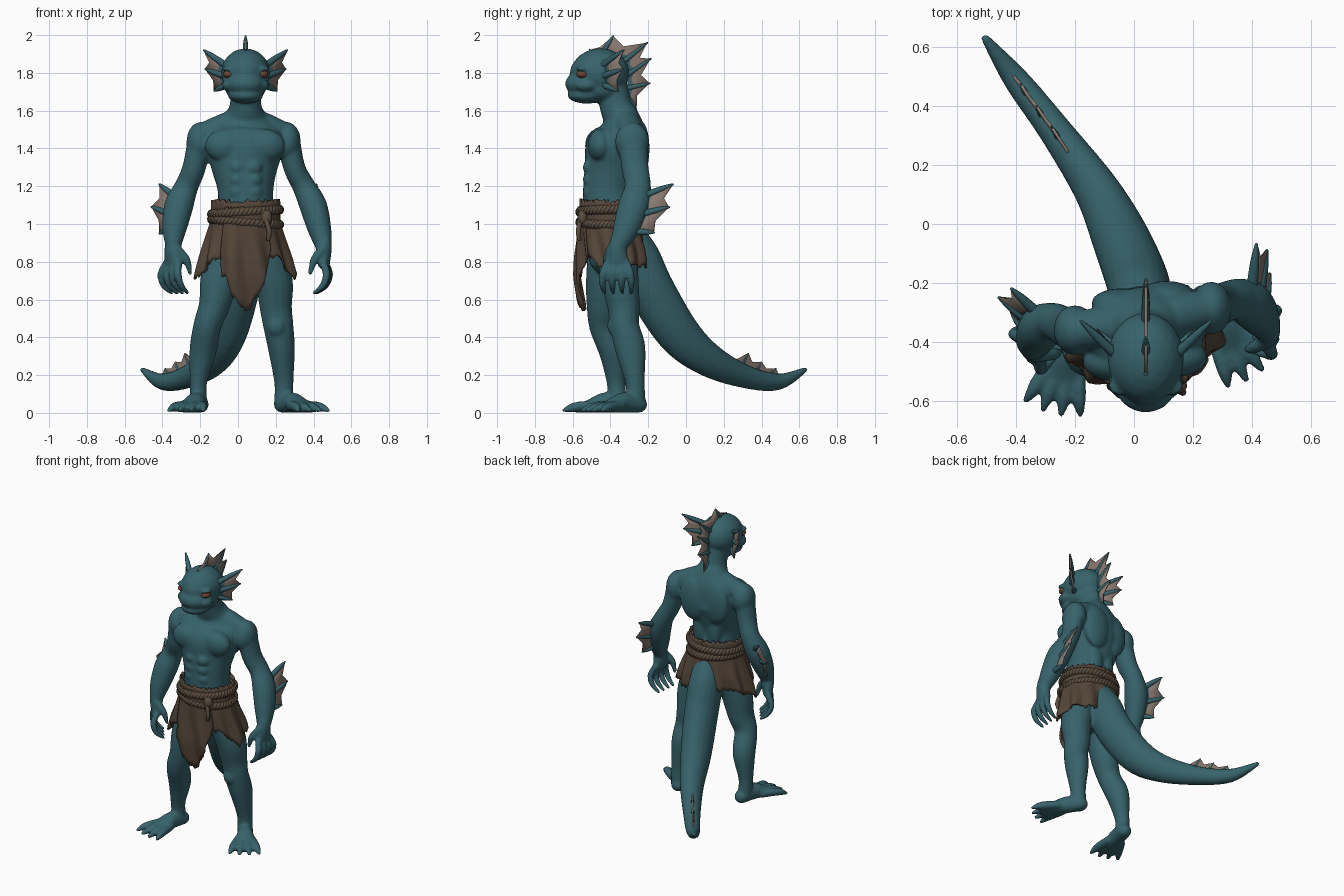
import bpy, bmesh, math, random
from mathutils import Vector, Matrix

if "Cube" in bpy.data.objects:
    bpy.data.objects.remove(bpy.data.objects["Cube"])

random.seed(4)
CX = 0.04  # body centre line


def material(name, rgb):
    m = bpy.data.materials.new(name)
    m.diffuse_color = (*rgb, 1)
    m.use_nodes = True
    m.node_tree.nodes["Principled BSDF"].inputs["Base Color"].default_value = m.diffuse_color
    return m


SKIN = material("teal skin", (0.038, 0.124, 0.146))
WEB = material("fin membrane", (0.25, 0.19, 0.16))
CLOTH = material("brown cloth", (0.088, 0.060, 0.040))
ROPE = material("tan rope", (0.105, 0.074, 0.049))
EYE = material("amber eye", (0.15, 0.058, 0.034))


def finish(name, bm, *mats):
    bmesh.ops.recalc_face_normals(bm, faces=bm.faces)
    me = bpy.data.meshes.new(name)
    bm.to_mesh(me)
    bm.free()
    for mat in mats:
        me.materials.append(mat)
    me.polygons.foreach_set("use_smooth", [True] * len(me.polygons))
    ob = bpy.data.objects.new(name, me)
    bpy.context.collection.objects.link(ob)
    return ob


def blob(bm, c, r):
    bmesh.ops.create_icosphere(bm, subdivisions=3, radius=1,
                               matrix=Matrix.Translation(c) @ Matrix.Diagonal((*r, 1)))


def tube(bm, pts, ref=(1, 0, 0), sides=16, steps=5):
    """Rounded tube through (x, y, z, radius[, second radius]) points."""
    P = [list(p) if len(p) == 5 else [*p, p[3]] for p in pts]
    rows = []
    for i in range(len(P) - 1):
        q = [P[max(i - 1, 0)], P[i], P[i + 1], P[min(i + 2, len(P) - 1)]]
        for s in range(steps):
            t = s / steps
            rows.append([0.5 * (2 * b + (c - a) * t + (2 * a - 5 * b + 4 * c - d) * t * t
                                + (3 * b - a - 3 * c + d) * t ** 3) for a, b, c, d in zip(*q)])
    rows.append(P[-1])
    C = [Vector(r[:3]) for r in rows]
    n = len(rows)
    T = [(C[min(i + 1, n - 1)] - C[max(i - 1, 0)]).normalized() for i in range(n)]
    rings = [(C[i], T[i], rows[i][3], rows[i][4]) for i in range(n)]

    def cap(k, sign):
        c, t, a, b = rings[k]
        return [(c + t * sign * min(a, b) * math.sin(w), t, a * math.cos(w), b * math.cos(w))
                for w in (0.5, 1.0, 1.4)]
    rings = cap(0, -1)[::-1] + rings + cap(-1, 1)
    loops = []
    for c, t, a, b in rings:
        u = Vector(ref)
        u = (u - t * t.dot(u)).normalized()
        v = t.cross(u)
        loops.append([bm.verts.new(c + u * a * math.cos(w) + v * b * math.sin(w))
                      for w in (2 * math.pi * k / sides for k in range(sides))])
    for A, B in zip(loops, loops[1:]):
        for k in range(sides):
            bm.faces.new((A[k], A[k - 1], B[k - 1], B[k]))
    bm.faces.new(loops[0])
    bm.faces.new(loops[-1])


def hand(bm, w, d, inn):
    w, d, inn, z = Vector(w), Vector(d).normalized(), Vector(inn).normalized(), Vector((0, 0, 1))
    tube(bm, [(*w, .038), (*(w - z * .05), .052, .042), (*(w - z * .12), .064, .032)], ref=d)
    for k in (-1.5, -.5, .5, 1.5):
        b = w - z * .115 + d * k * .033
        tube(bm, [(*b, .022), (*(b + d * k * .016 - z * .06 - inn * .022), .021),
                  (*(b + d * k * .018 - z * .12 - inn * .003), .018),
                  (*(b + d * k * .014 - z * .16 + inn * .045), .011)], sides=10)
    tube(bm, [(*(w - z * .04 + d * .03), .026), (*(w - z * .1 + d * .06 + inn * .045), .022),
              (*(w - z * .17 + d * .065 + inn * .065), .012)], sides=10)


def foot(bm, h, d):
    h, d, z = Vector((*h, 0)), Vector((*d, 0)).normalized(), Vector((0, 0, 1))
    s = Vector((-d.y, d.x, 0))
    tube(bm, [(*(h + z * .045), .047, .045), (*(h + d * .09 + z * .055), .052, .055),
              (*(h + d * .17 + z * .038), .07, .038), (*(h + d * .25 + z * .018), .09, .017)], ref=s)
    for k in (-1.5, -.5, .5, 1.5):
        tube(bm, [(*(h + d * .14 + s * k * .03 + z * .038), .027), (*(h + d * .24 + s * k * .05 + z * .032), .026),
                  (*(h + d * (.317 - .015 * abs(k)) + s * k * .063 + z * .014), .013)], sides=10)


# ---- body: overlapping muscle forms fused into one skin ----
b = bmesh.new()
tube(b, [(.035, -.40, .84, .13, .12), (.035, -.40, .95, .155, .145), (.04, -.40, 1.06, .15, .148),
         (.04, -.405, 1.18, .148, .14), (.035, -.385, 1.30, .178, .152), (.035, -.367, 1.40, .207, .163),
         (.035, -.34, 1.49, .2, .128), (.038, -.345, 1.56, .13, .098), (CX, -.37, 1.62, .086, .086),
         (CX, -.395, 1.73, .08, .085)], ref=(1, .15, 0), sides=28)
tube(b, [(-.2, -.365, 1.465, .064), (CX, -.325, 1.535, .08), (.265, -.285, 1.465, .064)], ref=(0, 0, 1))
for c, r in [((-.06, -.465, 1.415), (.115, .07, .09)), ((.135, -.452, 1.415), (.115, .068, .09)),      # chest
             ((-.2, -.36, 1.435), (.073, .085, .105)), ((.262, -.285, 1.435), (.07, .09, .105)),        # shoulders
             ((-.045, -.268, 1.40), (.1, .05, .15)), ((.11, -.243, 1.40), (.1, .05, .15)),              # upper back
             ((-.01, -.295, 1.2), (.055, .04, .15)), ((.085, -.285, 1.2), (.055, .04, .15)),            # lower back
             ((-.05, -.36, .88), (.1, .1, .11)), ((.13, -.365, .88), (.1, .1, .11))]:                   # hips
    blob(b, c, r)
for z in (1.3, 1.235, 1.17):      # abdomen
    for x in (0, .08):
        blob(b, (x, -.510, z), (.048, .036, .042))
# head
blob(b, (CX, -.455, 1.80), (.13, .155, .13))
blob(b, (CX, -.53, 1.80), (.083, .085, .085))
blob(b, (CX, -.54, 1.742), (.105, .1, .07))
blob(b, (CX, -.525, 1.682), (.095, .103, .045))
blob(b, (CX, -.45, 1.72), (.108, .12, .08))
for s in (-1, 1):
    blob(b, (CX + s * .088, -.548, 1.822), (.04, .034, .014))
    blob(b, (CX + s * .085, -.53, 1.735), (.04, .06, .035))
# arms and hands
tube(b, [(-.2, -.365, 1.46, .065, .075), (-.232, -.35, 1.3, .062, .07), (-.272, -.33, 1.2, .063, .063),
         (-.312, -.35, 1.1, .077, .077), (-.336, -.39, .98, .066, .066), (-.342, -.42, .89, .044, .046)])
tube(b, [(.262, -.285, 1.46, .065, .078), (.298, -.27, 1.3, .058, .072), (.348, -.255, 1.2, .061, .07),
         (.397, -.275, 1.1, .073, .083), (.43, -.315, .98, .064, .072), (.452, -.355, .89, .046, .048)])
hand(b, (-.345, -.42, .91), (.6, -.8, 0), (.8, .6, 0))
hand(b, (.454, -.365, .91), (-.1, -1, 0), (-1, .1, 0))
# legs and feet
tube(b, [(-.06, -.41, .88, .1, .11), (-.1, -.43, .7, .1, .1), (-.125, -.437, .57, .083, .09),
         (-.163, -.437, .46, .074, .076), (-.185, -.385, .33, .072, .078), (-.21, -.37, .16, .046, .05),
         (-.208, -.36, .05, .047, .05)])
tube(b, [(.14, -.37, .88, .1, .11), (.19, -.35, .7, .1, .1), (.2, -.33, .56, .086, .086),
         (.214, -.325, .46, .08, .078), (.23, -.295, .34, .071, .081), (.243, -.27, .16, .051, .052),
         (.24, -.265, .05, .05, .052)])
blob(b, (-.165, -.468, .47), (.05, .045, .06))   # kneecaps
blob(b, (.205, -.372, .46), (.05, .045, .06))
foot(b, (-.2, -.335), (-.25, -.97))
foot(b, (.235, -.25), (.55, -.83))
# tail
tube(b, [(.035, -.34, .98, .09), (.025, -.265, .83, .105, .122), (.01, -.19, .66, .105, .125),
         (-.05, -.04, .42, .095, .115), (-.13, .12, .28, .076, .09), (-.27, .32, .19, .056, .061),
         (-.4, .49, .165, .044, .044), (-.505, .63, .228, .015)], sides=20)
for v in b.verts:
    v.co.z = max(v.co.z, 0)
body = finish("body", b, SKIN)
rm = body.modifiers.new("fuse", "REMESH")
rm.mode, rm.voxel_size, rm.use_smooth_shade = "VOXEL", .0085, True
sm = body.modifiers.new("soften", "SMOOTH")
sm.factor, sm.iterations = .5, 7

# ---- eyes ----
for side, s in (("left", -1), ("right", 1)):
    b = bmesh.new()
    blob(b, (CX + s * .088, -.547, 1.793), (.032, .034, .021))
    finish(side + "_eye", b, EYE)


# ---- fins: membrane stretched between spines, skin-coloured near the root ----
def fin(name, spines, pull=.4, r=.016, root=.4):
    m, sp = bmesh.new(), bmesh.new()
    S = [(Vector(p), Vector(q)) for p, q in spines]
    for p, q in S:
        tube(sp, [(*p, r), (*p.lerp(q, .6), r * .8), (*q, r * .3)], sides=8, steps=3)
    for (p, q), (p2, q2) in zip(S, S[1:]):
        mid = (p + p2) / 2
        valley = ((q + q2) / 2).lerp(mid, pull)
        for a, b_, c, d in ((p, q, valley, mid), (mid, valley, q2, p2)):
            e, f = a.lerp(b_, root), d.lerp(c, root)
            for idx, quad in enumerate(((e, b_, c, f), (a, e, f, d))):
                m.faces.new([m.verts.new(v) for v in quad]).material_index = idx
    bmesh.ops.remove_doubles(m, verts=m.verts, dist=.0005)
    ob = finish(name + "_membrane", m, WEB, SKIN)
    so = ob.modifiers.new("thickness", "SOLIDIFY")
    so.thickness, so.offset = .01, 0
    finish(name + "_spines", sp, SKIN)


fin("head_crest", [((CX, *p), (CX, *q)) for p, q in [
    ((-.49, 1.90), (-.51, 1.922)), ((-.44, 1.91), (-.385, 1.995)), ((-.33, 1.86), (-.205, 1.96)),
    ((-.31, 1.79), (-.187, 1.875)), ((-.31, 1.72), (-.192, 1.745)), ((-.30, 1.66), (-.262, 1.60))]], .4, .015, .3)
for side, s in (("left", -1), ("right", 1)):
    fin(side + "_ear_fin", [((CX + s * x, y, z), (CX + s * X, Y, Z)) for x, y, z, X, Y, Z in [
        (.105, -.44, 1.84, .22, -.33, 1.92), (.115, -.43, 1.785, .212, -.335, 1.82),
        (.10, -.43, 1.735, .165, -.36, 1.705)]], .25, .018, .35)
fin("left_arm_fin", [((-.33, -.30, 1.14), (-.415, -.22, 1.21)), ((-.355, -.33, 1.05), (-.457, -.25, 1.09)),
                     ((-.36, -.37, .97), (-.415, -.30, .95))], .25, .019, .35)
fin("right_arm_fin", [((.40, -.22, 1.15), (.415, -.07, 1.21)), ((.425, -.24, 1.05), (.45, -.09, 1.09)),
                      ((.44, -.28, .96), (.46, -.17, .955))], .25, .019, .3)
fin("tail_fin", [((-.2, .21, .27), (-.225, .245, .29)), ((-.25, .28, .235), (-.28, .33, .315)),
                 ((-.31, .36, .21), (-.33, .40, .27)), ((-.36, .43, .195), (-.385, .475, .235)),
                 ((-.4, .49, .19), (-.42, .52, .205))], .35, .011, .2)


# ---- loincloth: layered ragged wraps; angle 0 faces front, + towards +x ----
def wrap(name, hem, offset, top=1.12, cols=110, nrows=12):
    m = bmesh.new()
    grid = []
    for i in range(cols + 1):
        deg = hem[0][0] + (hem[-1][0] - hem[0][0]) * i / cols
        lo, hi = next((p, q) for p, q in zip(hem, hem[1:]) if deg <= q[0] + 1e-6)
        end = lo[1] + (hi[1] - lo[1]) * (deg - lo[0]) / (hi[0] - lo[0]) + random.uniform(-.014, .014)
        t0 = top + random.uniform(-.01, .014)
        w, col = math.radians(deg), []
        for k in range(nrows + 1):
            z = t0 + (end - t0) * k / nrows
            drop = max(0, 1.02 - z)
            fold = offset + min(drop, .2) * .07 * math.sin(w * 11 + z * 6)
            a, bb = .178 + .27 * drop + fold, .157 + .03 * drop + fold
            if drop > .3:   # front tip narrows and hangs inwards
                a, bb = a - .2 * (drop - .3), bb - .2 * (drop - .3)
            shift = .12 * min(drop, .2) * math.sin(w) + (.16 * min(drop, .15) if math.cos(w) < 0 else 0)
            col.append(m.verts.new((CX + a * math.sin(w), -.40 - bb * math.cos(w) + shift, z)))
        grid.append(col)
    for A, B in zip(grid, grid[1:]):
        for k in range(nrows):
            m.faces.new((A[k], A[k + 1], B[k + 1], B[k]))
    so = finish(name, m, CLOTH).modifiers.new("thickness", "SOLIDIFY")
    so.thickness, so.offset = .012, 0


wrap("skirt", [(-180, .90), (-160, .80), (-130, .79), (-105, .77), (-78, .71), (-50, .80), (-20, .84),
               (25, .85), (50, .81), (78, .71), (105, .77), (130, .78), (160, .78), (180, .90)], 0)
wrap("front_flap", [(-36, .84), (-29, .73), (-21, .72), (-14, .62), (2, .53), (14, .63), (24, .74), (36, .86)],
     .012, top=1.08, cols=40)


# ---- rope belt: twisted strands ----
def rope_loop(name, z, tilt, phase, turns=17, n=220):
    cu = bpy.data.curves.new(name, "CURVE")
    cu.dimensions, cu.bevel_depth, cu.bevel_resolution = "3D", .0145, 2
    for s in range(3):
        sp = cu.splines.new("POLY")
        sp.points.add(n - 1)
        sp.use_cyclic_u = True
        for i, p in enumerate(sp.points):
            w = 2 * math.pi * i / n
            h = w * turns + s * 2 * math.pi / 3 + phase
            e = .012 * math.cos(h)
            p.co = (CX + (.178 + e) * math.sin(w), -.40 - (.160 + e) * math.cos(w),
                    z + tilt * math.sin(w) + .012 * math.sin(h), 1)
    cu.materials.append(ROPE)
    ob = bpy.data.objects.new(name, cu)
    bpy.context.collection.objects.link(ob)


rope_loop("upper_rope", 1.064, .012, 0)
rope_loop("lower_rope", 1.010, -.014, 1)
b = bmesh.new()
blob(b, (.15, -.548, 1.035), (.03, .026, .04))
tube(b, [(.15, -.56, 1.02, .013), (.165, -.57, .96, .013), (.16, -.565, .92, .011)], sides=8)
finish("rope_knot", b, ROPE)
